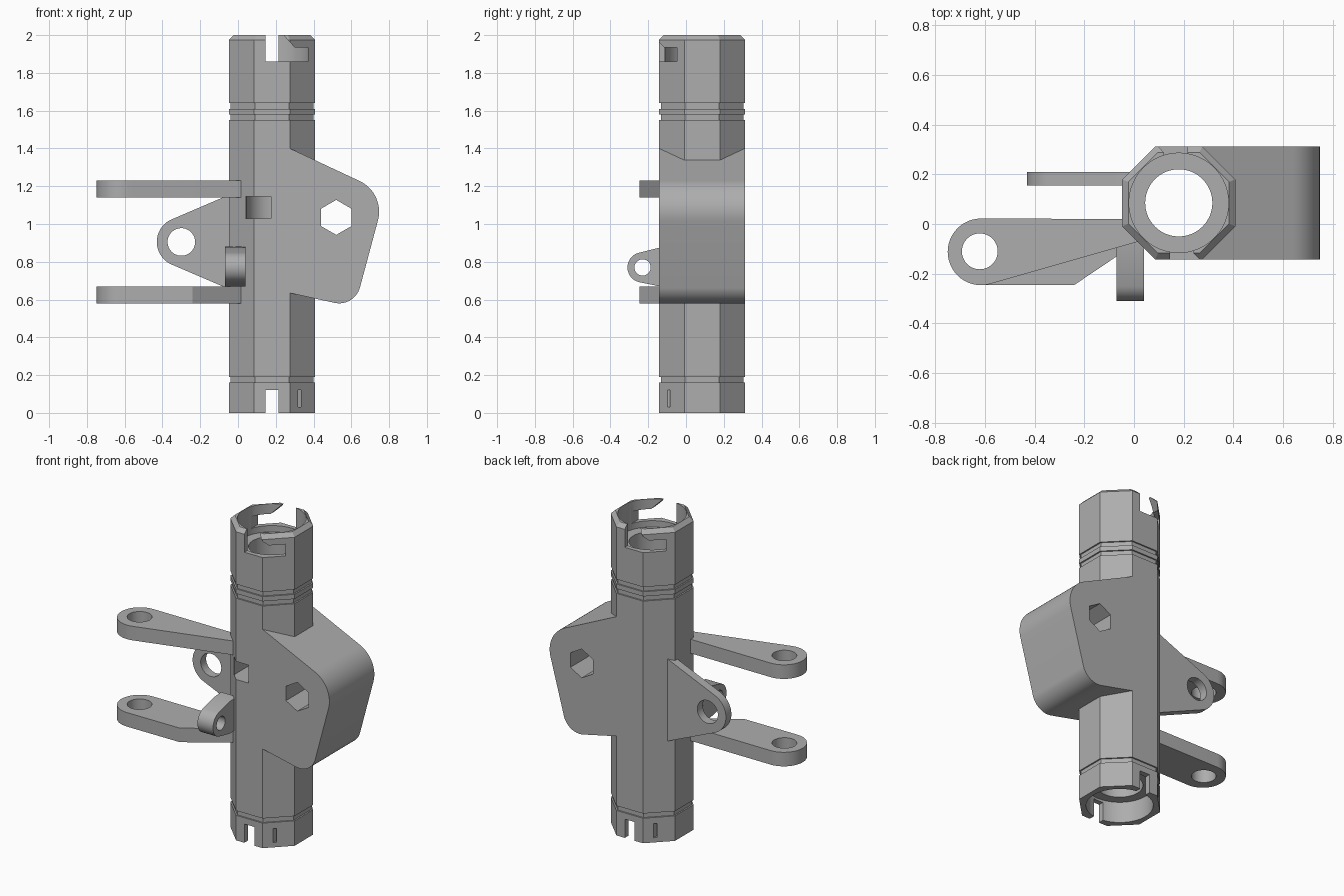
import bpy, bmesh, math
from mathutils import Vector, Matrix
from mathutils.geometry import convex_hull_2d

cube = bpy.data.objects.get("Cube")
if cube:
    bpy.data.objects.remove(cube, do_unlink=True)

CX, CY = 0.18, 0.085          # tube axis
APOTHEM = 0.2275

grey = bpy.data.materials.new("plain grey")
GREY = (0.42, 0.42, 0.42, 1)
grey.use_nodes = True
grey.diffuse_color = GREY
grey.node_tree.nodes["Principled BSDF"].inputs["Base Color"].default_value = GREY


def make_object(name, bm):
    bmesh.ops.recalc_face_normals(bm, faces=bm.faces)
    mesh = bpy.data.meshes.new(name)
    bm.to_mesh(mesh)
    bm.free()
    mesh.materials.append(grey)
    obj = bpy.data.objects.new(name, mesh)
    bpy.context.collection.objects.link(obj)
    return obj


def circle(x, y, r, n=48, turn=0.0):
    return [(x + r * math.cos(turn + math.tau * i / n),
             y + r * math.sin(turn + math.tau * i / n)) for i in range(n)]


def hull(points):
    return [points[i] for i in convex_hull_2d([Vector(p) for p in points])]


def prism(name, outline, axis, lo, hi):
    """Extrude a 2D outline along an axis; the other two axes keep x, y, z order."""
    bm = bmesh.new()
    ends = []
    for d in (lo, hi):
        ring = []
        for a, b in outline:
            co = {"x": (d, a, b), "y": (a, d, b), "z": (a, b, d)}[axis]
            ring.append(bm.verts.new(co))
        ends.append(ring)
        bm.faces.new(ring)
    n = len(outline)
    for i in range(n):
        j = (i + 1) % n
        bm.faces.new((ends[0][i], ends[0][j], ends[1][j], ends[1][i]))
    return make_object(name, bm)


def octagon_stack(name, profile):
    """Loft octagons of given apothem and height around the tube axis."""
    bm = bmesh.new()
    rings = []
    for apothem, z in profile:
        pts = circle(CX, CY, apothem / math.cos(math.pi / 8), 8, math.pi / 8)
        rings.append([bm.verts.new((x, y, z)) for x, y in pts])
    bm.faces.new(rings[0])
    bm.faces.new(rings[-1])
    for low, high in zip(rings, rings[1:]):
        for i in range(8):
            j = (i + 1) % 8
            bm.faces.new((low[i], low[j], high[j], high[i]))
    return make_object(name, bm)


def combine(target, tool, operation="DIFFERENCE"):
    mod = target.modifiers.new("boolean", "BOOLEAN")
    mod.operation = operation
    mod.solver = "EXACT"
    mod.object = tool
    bpy.context.view_layer.objects.active = target
    with bpy.context.temp_override(object=target, active_object=target):
        bpy.ops.object.modifier_apply(modifier=mod.name)
    bpy.data.objects.remove(tool, do_unlink=True)


def half_turn(obj):
    obj.data.transform(Matrix.Translation((CX, CY, 0)) @ Matrix.Rotation(math.pi, 4, "Z")
                       @ Matrix.Translation((-CX, -CY, 0)))
    return obj


# Octagonal tube with ring grooves and a chamfered top
G = APOTHEM - 0.009
tube = octagon_stack("octagonal_tube", [
    (APOTHEM, 0), (APOTHEM, 0.16), (G, 0.16), (G, 0.19), (APOTHEM, 0.19),
    (APOTHEM, 1.55), (G, 1.55), (G, 1.58), (APOTHEM, 1.58),
    (APOTHEM, 1.61), (G, 1.61), (G, 1.64), (APOTHEM, 1.64),
    (APOTHEM, 1.975), (APOTHEM - 0.025, 2.0)])

# Thick side bracket with a hexagonal through hole
bracket = hull([(0.26, 1.407), (0.26, 0.638)]
               + circle(0.567, 1.065, 0.18, 64) + circle(0.535, 0.695, 0.115, 64))
combine(tube, prism("bracket", bracket, "y", CY - APOTHEM, CY + APOTHEM), "UNION")
combine(tube, prism("hex_hole", circle(0.52, 1.035, 0.0925, 6, math.pi / 2), "y", -1, 1))

# Bore and the wider sockets at both ends
for radius, lo, hi in ((0.135, -0.1, 2.1), (0.2, 1.82, 2.1), (0.195, -0.1, 0.135)):
    combine(tube, prism("bore", circle(CX, CY, radius, 64), "z", lo, hi))

# Bayonet slots at the top, notches and slits at the bottom, on opposite sides
bayonet = [(0.145, 2.1), (0.145, 1.86), (0.37, 1.86), (0.37, 1.935),
           (0.3, 1.935), (0.24, 2.0), (0.24, 2.1)]
notch = [(0.145, -0.1), (0.215, -0.1), (0.215, 0.12), (0.145, 0.12)]
slit = [(0.318, 0.03), (0.333, 0.03), (0.333, 0.12), (0.318, 0.12)]
for outline in (bayonet, notch, slit):
    combine(tube, prism("slot", outline, "y", -0.3, CY))
    combine(tube, half_turn(prism("slot", outline, "y", -0.3, CY)))

# Small window in the front wall
window = [(0.04, 1.03), (0.175, 1.03), (0.175, 1.145), (0.04, 1.145)]
combine(tube, prism("window", window, "y", -0.3, CY))

# Two flat hinge arms; the lower one is wider towards the tube
eye = circle(-0.615, -0.112, 0.134)
root = [(0.02, 0.02), (0.02, -0.07)]
upper_arm = prism("upper_arm", hull(eye + root), "z", 1.14, 1.23)
lower_arm = prism("lower_arm", hull(eye + root + [(-0.24, -0.245)]), "z", 0.58, 0.67)
for arm in (upper_arm, lower_arm):
    combine(arm, prism("arm_hole", circle(-0.62, -0.11, 0.072), "z", 0, 2))

# Upright side lug near the back
side_lug = prism("side_lug", hull(circle(-0.3, 0.905, 0.13)
                 + [(0.0, 1.175), (0.0, 0.635)]), "y", 0.155, 0.21)
combine(side_lug, prism("lug_hole", circle(-0.3, 0.905, 0.073), "y", -1, 1))

# Small front lug
front_lug = prism("front_lug", hull(circle(-0.23, 0.77, 0.08)
                  + [(-0.14, 0.875), (-0.14, 0.67), (-0.07, 0.88), (-0.07, 0.67)]),
                  "x", -0.07, 0.04)
combine(front_lug, prism("lug_hole", circle(-0.23, 0.77, 0.043), "x", -1, 1))

# Smooth the round walls and keep the edges sharp
for obj in (tube, upper_arm, lower_arm, side_lug, front_lug):
    bpy.ops.object.select_all(action="DESELECT")
    obj.select_set(True)
    bpy.context.view_layer.objects.active = obj
    bpy.ops.object.shade_smooth_by_angle(angle=math.radians(25))
